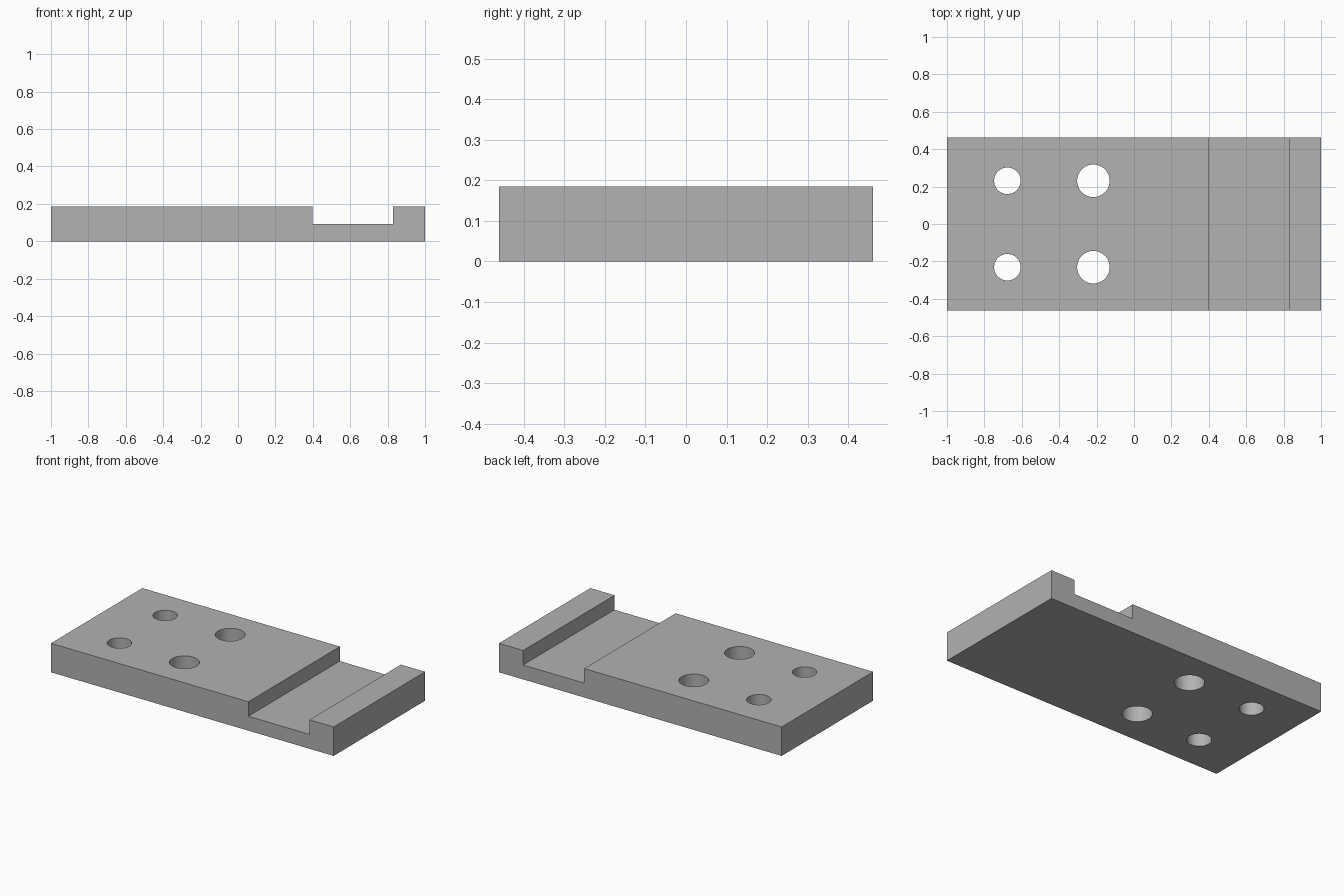
import bpy
import bmesh
import math

default = bpy.data.objects.get("Cube")
if default:
    bpy.data.objects.remove(default, do_unlink=True)

HALF_DEPTH = 0.462
HEIGHT = 0.185
FLOOR = 0.092
SLOT = (0.397, 0.829)
HOLE_Y = 0.231

# Plain grey
grey = bpy.data.materials.new("plain_grey")
grey.use_nodes = True
colour = (0.445, 0.445, 0.445, 1)
grey.diffuse_color = colour
grey.node_tree.nodes["Principled BSDF"].inputs["Base Color"].default_value = colour


def activate(obj):
    bpy.ops.object.select_all(action="DESELECT")
    obj.select_set(True)
    bpy.context.view_layer.objects.active = obj


# Slotted plate: side profile extruded along y
profile = [(-1, 0), (1, 0), (1, HEIGHT), (SLOT[1], HEIGHT), (SLOT[1], FLOOR),
           (SLOT[0], FLOOR), (SLOT[0], HEIGHT), (-1, HEIGHT)]
bm = bmesh.new()
face = bm.faces.new([bm.verts.new((x, -HALF_DEPTH, z)) for x, z in profile])
side = bmesh.ops.extrude_face_region(bm, geom=[face])["geom"]
moved = [v for v in side if isinstance(v, bmesh.types.BMVert)]
bmesh.ops.translate(bm, verts=moved, vec=(0, 2 * HALF_DEPTH, 0))
bmesh.ops.recalc_face_normals(bm, faces=bm.faces)
mesh = bpy.data.meshes.new("slotted_plate")
bm.to_mesh(mesh)
bm.free()
plate = bpy.data.objects.new("slotted_plate", mesh)
bpy.context.collection.objects.link(plate)
mesh.materials.append(grey)

# Two pairs of through holes, small and large
for x, radius in ((-0.677, 0.071), (-0.217, 0.087)):
    for y in (-HOLE_Y, HOLE_Y):
        bpy.ops.mesh.primitive_cylinder_add(vertices=64, radius=radius, depth=1,
                                            location=(x, y, HEIGHT / 2))
        cutter = bpy.context.object
        cutter.name = "hole_cutter"
        cutter.hide_render = True
        cutter.data.materials.append(grey)
        activate(plate)
        cut = plate.modifiers.new("hole", "BOOLEAN")
        cut.operation = "DIFFERENCE"
        cut.solver = "EXACT"
        cut.object = cutter
        bpy.ops.object.modifier_apply(modifier=cut.name)
        bpy.data.objects.remove(cutter, do_unlink=True)

# Smooth hole walls, crisp plate edges
activate(plate)
bpy.ops.object.shade_smooth_by_angle(angle=math.radians(30))
